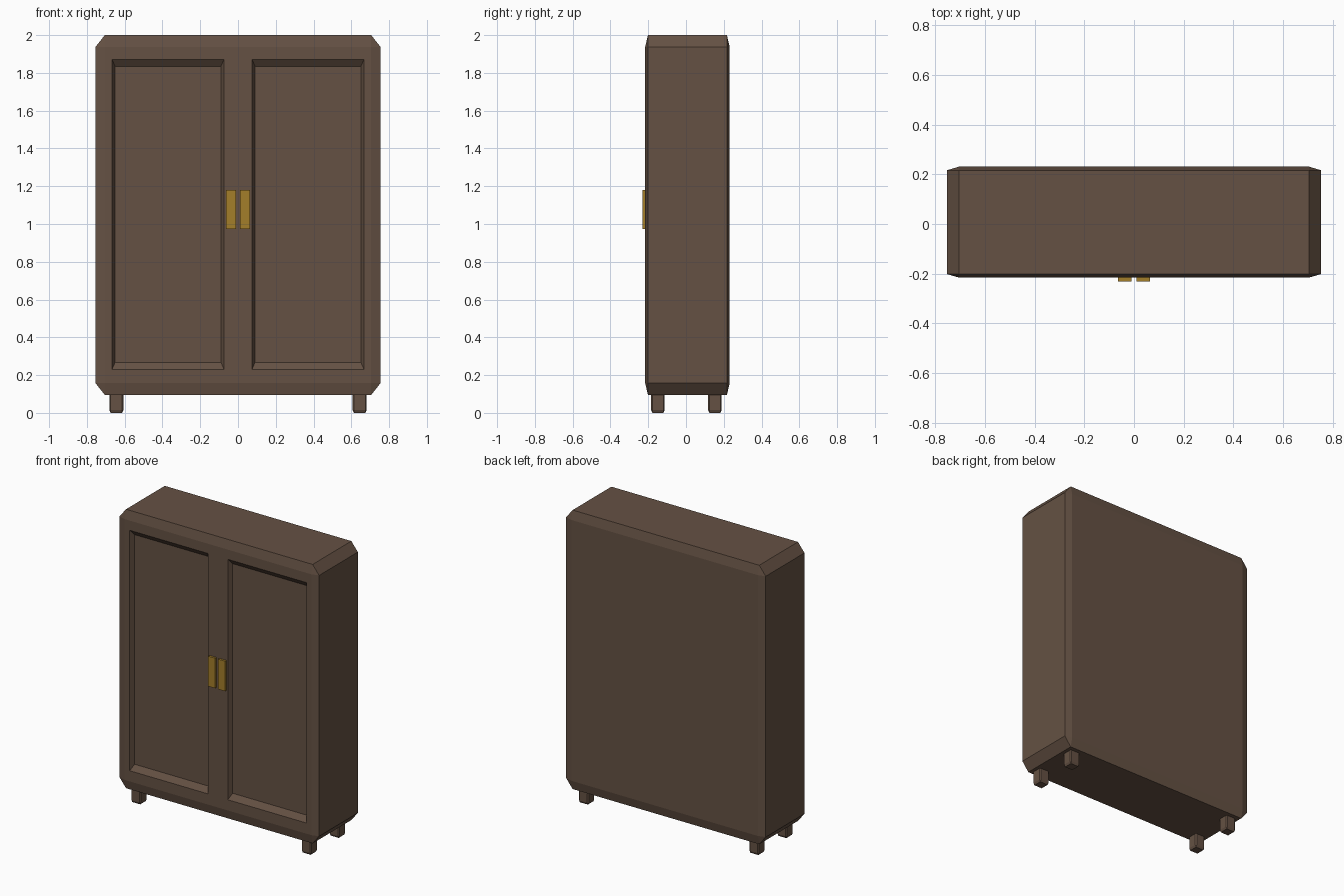
import bpy, bmesh
from mathutils import Vector

if "Cube" in bpy.data.objects:
    bpy.data.objects.remove(bpy.data.objects["Cube"])


def material(name, rgb):
    m = bpy.data.materials.new(name)
    m.diffuse_color = (*rgb, 1)
    m.use_nodes = True
    m.node_tree.nodes["Principled BSDF"].inputs["Base Color"].default_value = m.diffuse_color
    return m


brown = material("dark_wood", (0.130, 0.083, 0.057))
gold = material("brass", (0.371, 0.209, 0.023))


def block(lo, hi, bevel=0.0):
    """Box whose chamfer is proportional to its size on every axis."""
    bm = bmesh.new()
    bmesh.ops.create_cube(bm, size=2)
    if bevel:
        bmesh.ops.bevel(bm, geom=bm.edges[:], offset=bevel, segments=1,
                        affect='EDGES', profile=0.5)
    lo, hi = Vector(lo), Vector(hi)
    bmesh.ops.scale(bm, vec=(hi - lo) / 2, verts=bm.verts)
    bmesh.ops.translate(bm, vec=(lo + hi) / 2, verts=bm.verts)
    return bm


def finish(bm, name, mat):
    bmesh.ops.recalc_face_normals(bm, faces=bm.faces[:])
    me = bpy.data.meshes.new(name)
    bm.to_mesh(me)
    bm.free()
    me.materials.append(mat)
    ob = bpy.data.objects.new(name, me)
    bpy.context.collection.objects.link(ob)
    return ob


# Cabinet body with chamfered edges
FRONT = -0.216
body = block((-0.754, FRONT, 0.095), (0.754, 0.231, 2.0), 0.065)


def front_faces():
    body.normal_update()
    return [f for f in body.faces
            if f.normal.y < -0.99 and abs(f.calc_center_median().y - FRONT) < 1e-4]


# Slice the front into a grid, leaving two door panels
cuts = [((x, 0, 0), (1, 0, 0)) for x in (-0.667, -0.074, 0.074, 0.667)]
cuts += [((0, 0, z), (0, 0, 1)) for z in (0.23, 1.872)]
for co, no in cuts:
    fs = front_faces()
    geom = fs + list({e for f in fs for e in f.edges}) + list({v for f in fs for v in f.verts})
    bmesh.ops.bisect_plane(body, geom=geom, plane_co=co, plane_no=no)

# Sink each panel with sloped edges
panels = [f for f in front_faces()
          if 0.1 < abs(f.calc_center_median().x) < 0.6
          and 0.3 < f.calc_center_median().z < 1.8]
for f in panels:
    c = f.calc_center_median()
    new = bmesh.ops.extrude_discrete_faces(body, faces=[f])["faces"][0]
    for v in new.verts:
        v.co.x += 0.016 if v.co.x < c.x else -0.016
        v.co.z += 0.037 if v.co.z < c.z else -0.037
        v.co.y += 0.03
finish(body, "cabinet_body", brown)

# Handles and legs, mirrored left and right
for side, s in (("left", -1), ("right", 1)):
    xs = sorted((s * 0.011, s * 0.064))
    finish(block((xs[0], -0.231, 0.974), (xs[1], -0.205, 1.179)), side + "_handle", gold)
    xs = sorted((s * 0.607, s * 0.681))
    for end, y in (("front", -0.149), ("back", 0.153)):
        finish(block((xs[0], y - 0.036, 0), (xs[1], y + 0.036, 0.15), 0.19),
               f"{end}_{side}_leg", brown)
